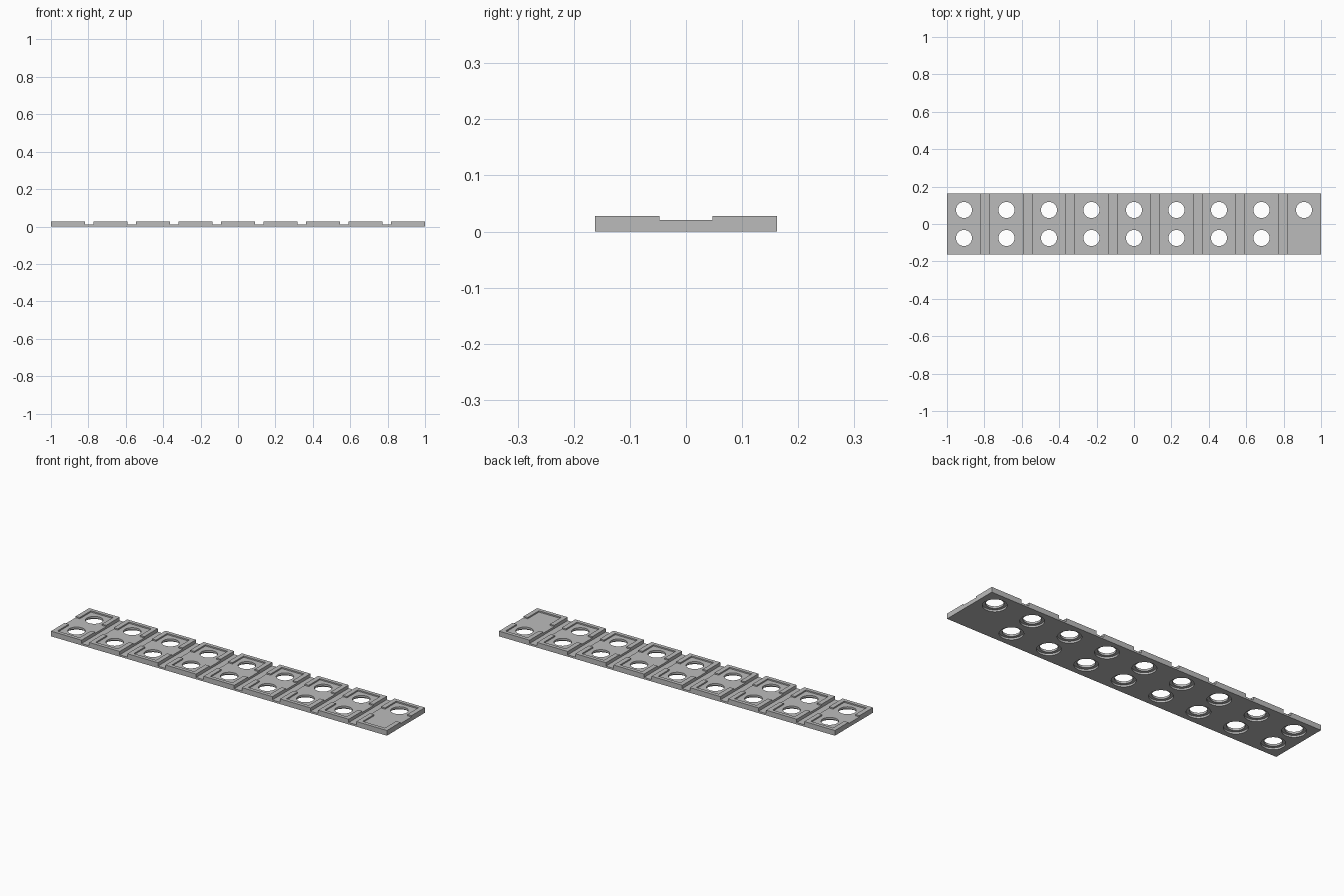
import bpy, bmesh
from mathutils import Matrix

cube = bpy.data.objects.get("Cube")
if cube:
    bpy.data.objects.remove(cube, do_unlink=True)

COUNT = 9
TILE = 0.182                       # tile width
PITCH = (2 - TILE) / (COUNT - 1)
HALF_Y = 0.162
TOP, FLOOR, WEB = 0.028, 0.021, 0.01
ROW_Y = 0.075
centres = [(i - (COUNT - 1) / 2) * PITCH for i in range(COUNT)]

grey = bpy.data.materials.new("plain grey")
grey.use_nodes = True
colour = (0.5, 0.5, 0.5, 1)
grey.diffuse_color = colour
grey.node_tree.nodes["Principled BSDF"].inputs["Base Color"].default_value = colour


def finish(bm, name):
    bmesh.ops.recalc_face_normals(bm, faces=bm.faces)
    mesh = bpy.data.meshes.new(name)
    bm.to_mesh(mesh)
    bm.free()
    mesh.materials.append(grey)
    obj = bpy.data.objects.new(name, mesh)
    bpy.context.collection.objects.link(obj)
    return obj


def box(bm, x, half_x, half_y, low, high):
    place = Matrix.Translation((x, 0, (low + high) / 2))
    size = Matrix.Diagonal((2 * half_x, 2 * half_y, high - low, 1))
    bmesh.ops.create_cube(bm, size=1, matrix=place @ size)


def cylinders(name, radius, low, high):
    bm = bmesh.new()
    for x in centres:
        for y in (-ROW_Y, ROW_Y):
            if x == centres[-1] and y < 0:   # the last corner stays solid
                continue
            bmesh.ops.create_cone(
                bm, cap_ends=True, segments=40, radius1=radius, radius2=radius,
                depth=high - low, matrix=Matrix.Translation((x, y, (low + high) / 2)))
    return finish(bm, name)


def cut(target, cutter):
    cutter.hide_render = True
    mod = target.modifiers.new(cutter.name, 'BOOLEAN')
    mod.operation = 'DIFFERENCE'
    mod.solver = 'EXACT'
    mod.object = cutter
    bpy.context.view_layer.objects.active = target
    bpy.ops.object.modifier_apply(modifier=mod.name)
    bpy.data.objects.remove(cutter, do_unlink=True)


# Strip: comb profile of raised tiles joined by a thin web, extruded in depth
profile = [(-1, 0)]
for i, x in enumerate(centres):
    left, right = x - TILE / 2, x + TILE / 2
    if i:
        profile.append((left, WEB))
    profile += [(left, TOP), (right, TOP)]
    if i < COUNT - 1:
        profile.append((right, WEB))
profile.append((1, 0))
bm = bmesh.new()
face = bm.faces.new([bm.verts.new((x, -HALF_Y, z)) for x, z in profile])
side = bmesh.ops.extrude_face_region(bm, geom=[face])["geom"]
bmesh.ops.translate(bm, vec=(0, 2 * HALF_Y, 0),
                    verts=[v for v in side if isinstance(v, bmesh.types.BMVert)])
strip = finish(bm, "tile_strip")

# Shallow pocket in each tile
bm = bmesh.new()
for x in centres:
    box(bm, x, 0.066, 0.142, FLOOR, 0.05)
cut(strip, finish(bm, "pocket_cutter"))

# Notch through the side walls of every tile
bm = bmesh.new()
box(bm, 0, 1.1, 0.047, FLOOR, 0.05)
cut(strip, finish(bm, "notch_cutter"))

# Through holes, widened from below
cut(strip, cylinders("hole_cutter", 0.043, -0.02, 0.05))
cut(strip, cylinders("counterbore_cutter", 0.058, -0.02, 0.01))

# Round hole walls shade smooth, all other edges stay sharp
bpy.ops.object.select_all(action='DESELECT')
strip.select_set(True)
bpy.context.view_layer.objects.active = strip
bpy.ops.object.shade_smooth_by_angle(angle=0.5)
